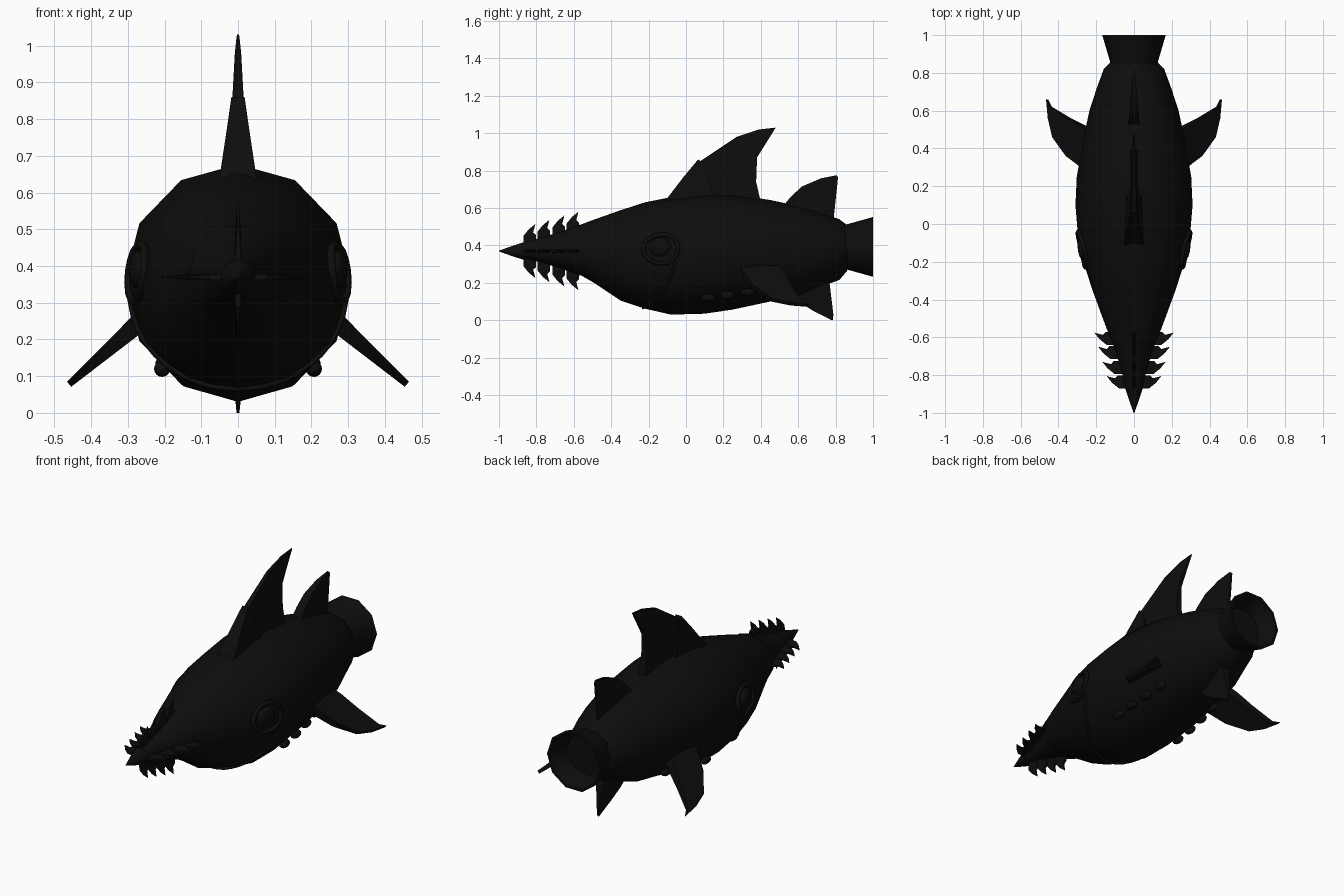
import bpy, bmesh, math
from mathutils import Vector, Matrix

cube = bpy.data.objects.get("Cube")
if cube:
    bpy.data.objects.remove(cube)

black = bpy.data.materials.new("matte_black")
black.use_nodes = True
black.diffuse_color = (0.004, 0.004, 0.004, 1)
black.node_tree.nodes["Principled BSDF"].inputs["Base Color"].default_value = (0.004, 0.004, 0.004, 1)


def finish(name, bm, angle=30):
    bmesh.ops.recalc_face_normals(bm, faces=bm.faces)
    mesh = bpy.data.meshes.new(name)
    bm.to_mesh(mesh)
    bm.free()
    mesh.materials.append(black)
    ob = bpy.data.objects.new(name, mesh)
    bpy.context.collection.objects.link(ob)
    bpy.ops.object.select_all(action='DESELECT')
    ob.select_set(True)
    bpy.context.view_layer.objects.active = ob
    bpy.ops.object.shade_smooth_by_angle(angle=math.radians(angle))
    return ob


def loft(name, rings, caps=True, angle=40):
    """Skin a list of closed point rings."""
    bm = bmesh.new()
    loops = [[bm.verts.new(p) for p in ring] for ring in rings]
    n = len(loops[0])
    for a, b in zip(loops, loops[1:]):
        for i in range(n):
            j = (i + 1) % n
            bm.faces.new((a[i], a[j], b[j], b[i]))
    if caps:
        bm.faces.new(loops[0])
        bm.faces.new(loops[-1])
    return finish(name, bm, angle)


def plate(name, outline, place, thick):
    """Tapered fin: outline (u, v), half thickness thick(u, v), placed by place(u, v, t)."""
    bm = bmesh.new()
    a, b = [[bm.verts.new(place(u, v, s * thick(u, v))) for u, v in outline] for s in (1, -1)]
    bm.faces.new(a)
    bm.faces.new(b)
    for i in range(len(a)):
        j = (i + 1) % len(a)
        bm.faces.new((a[i], a[j], b[j], b[i]))
    return finish(name, bm)


# Body sections: y, half width, top, bottom
SECTIONS = [(-0.58, .135, .505, .25), (-0.5, .165, .535, .205), (-0.35, .22, .588, .105),
            (-0.22, .262, .63, .062), (-0.08, .295, .658, .03), (0.1, .31, .677, .035),
            (0.25, .303, .672, .057), (0.45, .268, .643, .1), (0.6, .236, .61, .125),
            (0.72, .197, .575, .18), (0.82, .16, .54, .215), (0.86, .122, .51, .262)]


def body_point(y, deg, lift=0):
    """Point on the body skin at a length and an angle round it."""
    for p, q in zip(SECTIONS, SECTIONS[1:]):
        if p[0] <= y <= q[0]:
            f = (y - p[0]) / (q[0] - p[0])
            w, top, low = [p[k] + f * (q[k] - p[k]) for k in (1, 2, 3)]
            break
    c, s = math.cos(math.radians(deg)), math.sin(math.radians(deg))
    return Vector(((w + lift) * c, y, (top + low) / 2 + ((top - low) / 2 + lift) * s))


loft("body", [[body_point(sec[0], k * 30) for k in range(12)] for sec in SECTIONS])


# Round parts along the body axis
def lathe(name, profile, z, sides, caps=True):
    rings = []
    for y, r in profile:
        angles = [2 * math.pi * k / sides for k in range(sides)]
        rings.append([(r * math.cos(a), y, z + r * math.sin(a)) for a in angles])
    return loft(name, rings, caps)


lathe("snout", [(-0.87, .045), (-0.8, .06), (-0.72, .083), (-0.65, .105), (-0.57, .138)], .375, 12)
lathe("snout_tip", [(-1, .002), (-0.93, .027), (-0.865, .048)], .37, 12)
lathe("tail_nozzle", [(0.84, .125), (0.86, .127), (1, .168), (1, .155), (0.9, .115)], .392, 10)

# Saw teeth: four rows, each pointing up, down, left and right
for row, (y0, reach) in enumerate([(-0.805, .145), (-0.73, .167), (-0.65, .19), (-0.575, .21)]):
    outline = [(y0 - .065, .03), (y0 - .065, reach - .065), (y0 - .035, reach - .028), (y0, reach),
               (y0 - .012, reach - .045), (y0 + .004, reach - .06), (y0 + .004, .03)]
    for d, side in enumerate(("left", "top", "right", "bottom")):
        turn = Matrix.Rotation(-d * math.pi / 2, 3, 'Y')
        plate(f"tooth_{side}_{row + 1}", outline,
              lambda u, v, t: turn @ Vector((v, u, t)) + Vector((0, 0, .37)),
              lambda u, v: .002 + .07 * (reach - v))


# Fins on the centre line
def upright(u, v, t):
    return (t, u, v)


plate("dorsal_cowl", [(-0.11, .64), (-0.01, .77), (0.065, .86), (0.09, .843), (0.15, .67), (0.15, .64)],
      upright, lambda u, v: max(.018, .046 - (v - .67) * .15 - max(u, 0) * .05))
plate("dorsal_fin", [(0.02, .64), (0.075, .85), (0.27, .98), (0.39, 1.02), (0.48, 1.03), (0.43, .95),
                     (0.38, .87), (0.375, .74), (0.4, .63)],
      upright, lambda u, v: max(.003, .024 - (v - .67) * .045 - max(u - .2, 0) * .02))
plate("rear_dorsal_fin", [(0.51, .6), (0.56, .66), (0.62, .715), (0.72, .758), (0.805, .775), (0.813, .765),
                          (0.788, .53), (0.6, .56)],
      upright, lambda u, v: max(.003, .03 - (u - .52) * .085))
plate("belly_fin", [(0.56, .14), (0.6, .1), (0.68, .05), (0.775, .002), (0.785, .0), (0.788, .03),
                    (0.765, .22), (0.65, .22)],
      upright, lambda u, v: .004 + max(0, v - .02) * .12)

# Side fins, swept back and angled down; v runs from root to tip
FIN = [(0.28, -.15), (0.31, .05), (0.36, .42), (0.46, .82), (0.56, .95), (0.66, 1),
       (0.62, .9), (0.56, .4), (0.52, 0), (0.5, -.15)]
for side, s in (("left", 1), ("right", -1)):
    plate(f"side_fin_{side}", FIN,
          lambda u, v, t: (s * (.27 + .19 * v + t * .64), u, .245 - .167 * v + t * .76),
          lambda u, v: .026 - .017 * v)


# Rounded bumps set on the skin
def bump(name, centre, size, yaw):
    bm = bmesh.new()
    bmesh.ops.create_uvsphere(bm, u_segments=12, v_segments=8, radius=1)
    bm.transform(Matrix.Translation(centre) @ yaw @ Matrix.Diagonal((*size, 1)))
    return finish(name, bm, 60)


def tube(name, points, radius, closed=False):
    """Thin raised rib through the points."""
    cu = bpy.data.curves.new(name, 'CURVE')
    cu.dimensions = '3D'
    cu.bevel_depth, cu.bevel_resolution = radius, 1
    sp = cu.splines.new('POLY')
    sp.points.add(len(points) - 1)
    for p, co in zip(sp.points, points):
        p.co = (*co, 1)
    sp.use_cyclic_u = closed
    cu.materials.append(black)
    ob = bpy.data.objects.new(name, cu)
    bpy.context.collection.objects.link(ob)


for side, s in (("left", 1), ("right", -1)):
    # Eyes with a lid rib round them
    yaw = Matrix.Rotation(-s * .2, 4, 'Z')
    eye = Vector((s * .272, -.14, .39))
    bump(f"eye_{side}", eye, (.025, .06, .052), yaw)
    lid = []
    for k in range(16):
        a = k * math.pi / 8
        p = body_point(-.135 + .095 * math.cos(a), 7 + 15 * math.sin(a))
        lid.append((s * p.x, p.y, p.z))
    tube(f"eyelid_{side}", lid, .012, True)
    # Gill bumps low on the flank
    for k in range(4):
        g = body_point(.12 + k * .105, -48)
        bump(f"gill_{side}_{k + 1}", Vector((s * g.x, g.y, g.z)), (.022, .038, .022),
             Matrix.Rotation(s * .75, 4, 'Y'))

# Jaw rib sweeping under the head from eye to eye
jaw = []
for k in range(25):
    deg = -180 + k * 7.5
    jaw.append(body_point(-.23 + .17 * abs(math.cos(math.radians(deg))) ** 2, deg))
tube("jaw_rib", jaw, .007)
